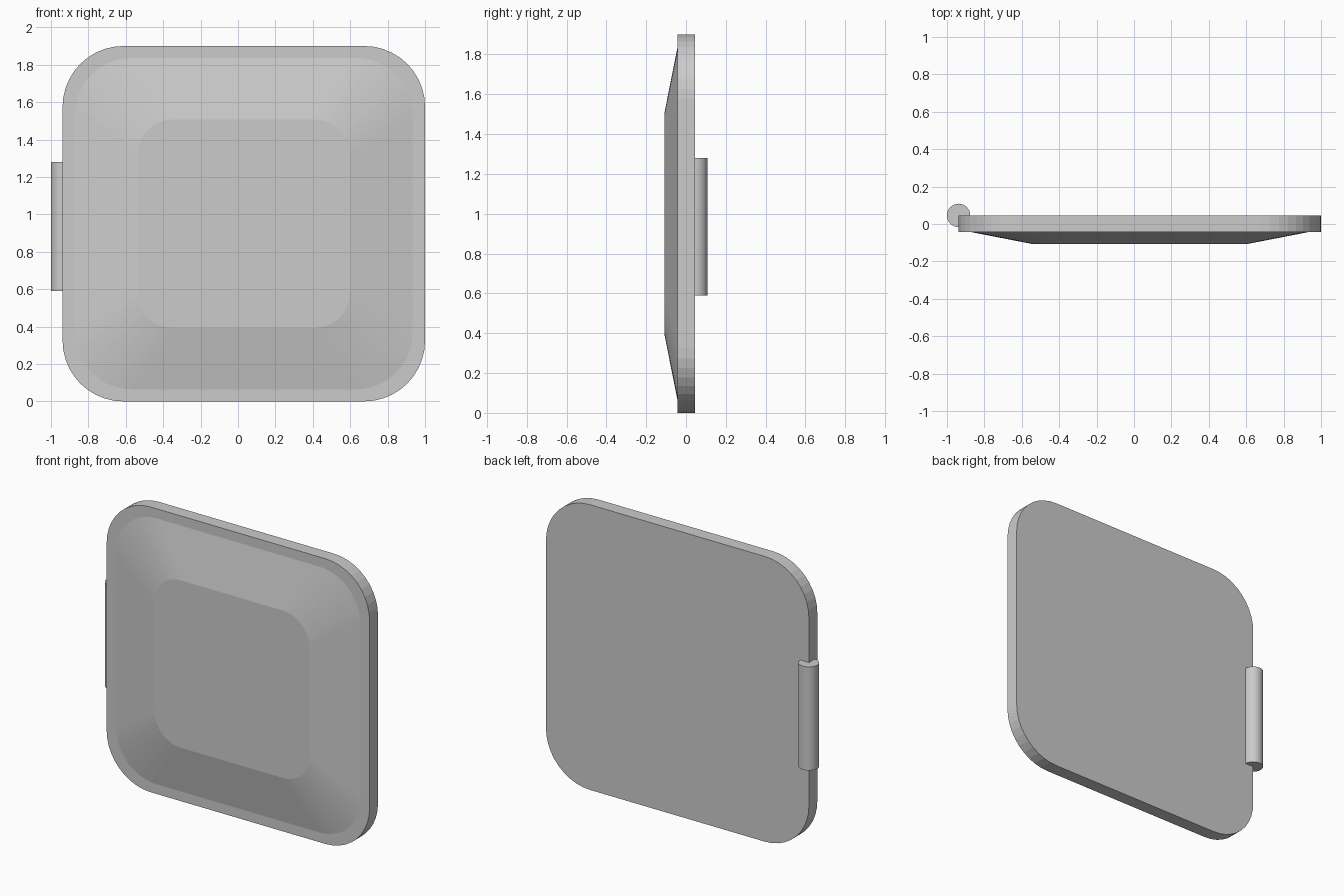
import bpy, bmesh
from math import cos, sin, pi

if "Cube" in bpy.data.objects:
    bpy.data.objects.remove(bpy.data.objects["Cube"])

CX, CZ = 0.031, 0.95             # panel centre
HALF_W, HALF_H, RADIUS = 0.969, 0.95, 0.325
SEGMENTS = 10                    # facets per rounded corner


def rounded_ring(bm, y, scale):
    """Rounded rectangle facing the front at depth y."""
    ring = []
    for i, (sx, sz) in enumerate(((1, 1), (-1, 1), (-1, -1), (1, -1))):
        for k in range(SEGMENTS + 1):
            a = (i + k / SEGMENTS) * pi / 2
            x = sx * (HALF_W - RADIUS) + RADIUS * cos(a)
            z = sz * (HALF_H - RADIUS) + RADIUS * sin(a)
            ring.append(bm.verts.new((CX + scale * x, y, CZ + scale * z)))
    return ring


def finish(bm, name):
    bmesh.ops.recalc_face_normals(bm, faces=bm.faces)
    mesh = bpy.data.meshes.new(name)
    bm.to_mesh(mesh)
    bm.free()
    obj = bpy.data.objects.new(name, mesh)
    bpy.context.collection.objects.link(obj)
    return obj


# Door panel: back, side wall, flat rim and sloped raised centre
bm = bmesh.new()
rings = [rounded_ring(bm, y, s) for y, s in
         ((0.046, 1.0), (-0.043, 1.0), (-0.043, 0.932), (-0.108, 0.587))]
for a, b in zip(rings, rings[1:]):
    for i in range(len(a)):
        j = (i + 1) % len(a)
        bm.faces.new((a[i], a[j], b[j], b[i]))
bm.faces.new(rings[0])
bm.faces.new(rings[-1])
finish(bm, "door_panel")

# Hinge barrel along the left back edge
bpy.ops.mesh.primitive_cylinder_add(vertices=32, radius=0.0625, depth=0.69,
                                    location=(CX - HALF_W, 0.046, 0.935))
hinge = bpy.context.object
hinge.name = "hinge_barrel"
bpy.ops.object.shade_smooth_by_angle(angle=pi / 6)
